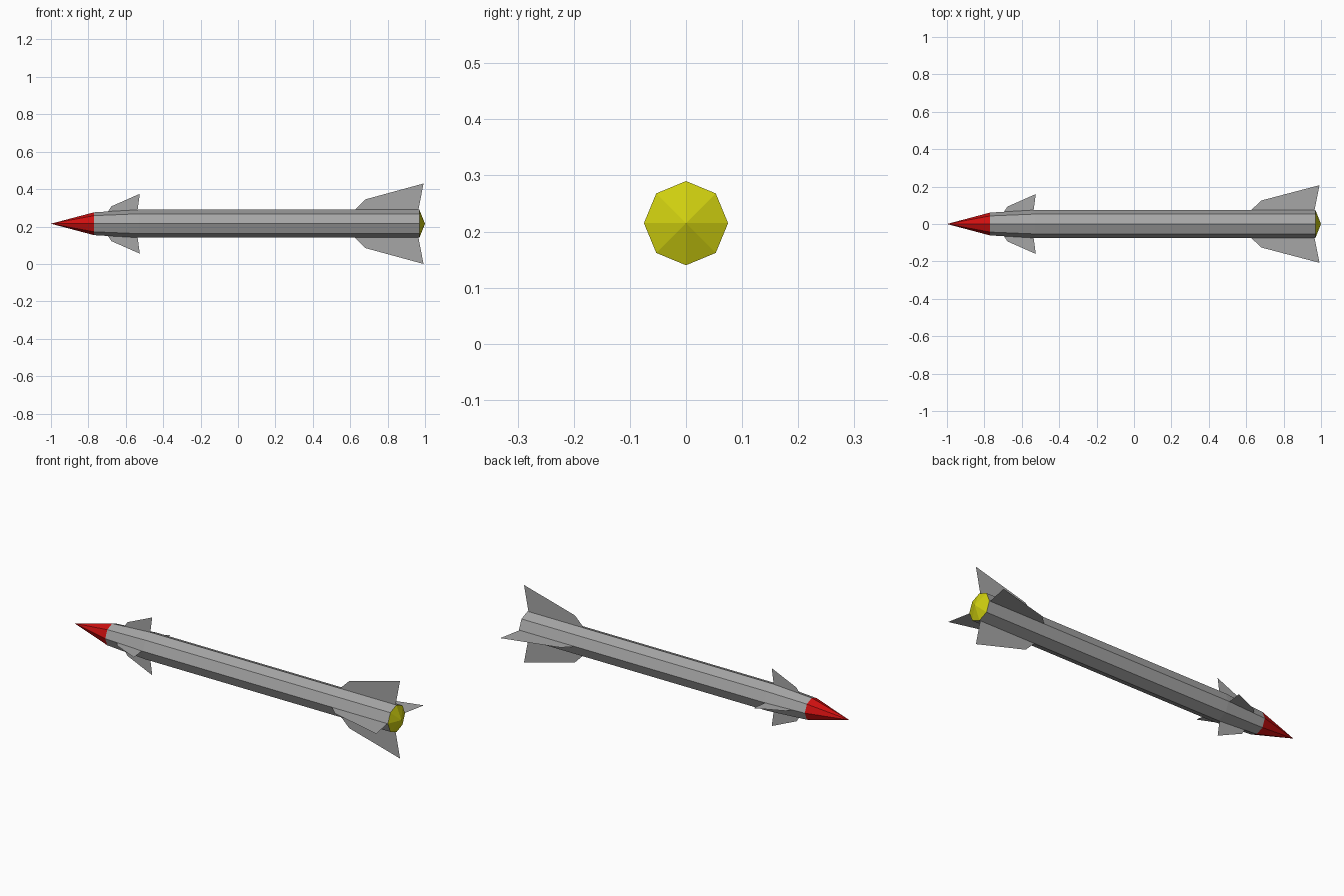
import bpy
from math import sin, cos, pi

cube = bpy.data.objects.get("Cube")
if cube:
    bpy.data.objects.remove(cube, do_unlink=True)

AXIS_Z = 0.215
SIDES = 8


def material(name, rgb):
    m = bpy.data.materials.new(name)
    m.use_nodes = True
    color = (*rgb, 1)
    m.diffuse_color = color
    m.node_tree.nodes["Principled BSDF"].inputs["Base Color"].default_value = color
    return m


GREY = material("body_grey", (0.38, 0.38, 0.38))
RED = material("nose_red", (0.62, 0.005, 0.005))
YELLOW = material("exhaust_yellow", (0.62, 0.62, 0.005))


def add_mesh(name, verts, faces, mat):
    mesh = bpy.data.meshes.new(name)
    mesh.from_pydata(verts, [], faces)
    mesh.materials.append(mat)
    obj = bpy.data.objects.new(name, mesh)
    obj.location.z = AXIS_Z
    bpy.context.collection.objects.link(obj)
    return obj


def ring(x, r):
    return [(x, r * cos(2 * pi * i / SIDES), r * sin(2 * pi * i / SIDES))
            for i in range(SIDES)]


def tube(name, sections, mat):
    """Open octagonal tube through (x, radius) sections."""
    verts = [v for x, r in sections for v in ring(x, r)]
    faces = []
    for s in range(len(sections) - 1):
        for i in range(SIDES):
            a, b = s * SIDES + i, s * SIDES + (i + 1) % SIDES
            faces.append((a, a + SIDES, b + SIDES, b))
    return add_mesh(name, verts, faces, mat)


def cone(name, base_x, radius, tip_x, mat):
    """Octagonal cone pointing along the x axis."""
    faces = []
    for i in range(SIDES):
        j = (i + 1) % SIDES
        faces.append((i, j, SIDES) if tip_x > base_x else (j, i, SIDES))
    return add_mesh(name, ring(base_x, radius) + [(tip_x, 0, 0)], faces, mat)


def fins(name, outline, side_scale=1.0):
    """Four flat fins set in a cross around the body."""
    for k, side in enumerate(("left", "top", "right", "bottom")):
        c, s = round(cos(k * pi / 2)), round(sin(k * pi / 2))
        scale = side_scale if c else 1.0
        verts = [(x, r * c * scale, r * s * scale) for x, r in outline]
        add_mesh(f"{name}_{side}", verts, [tuple(range(len(verts)))], GREY)


# Body, nose and exhaust
tube("body", [(-0.77, 0.061), (-0.53, 0.075), (0.97, 0.075)], GREY)
cone("nose_cone", -0.77, 0.061, -1.0, RED)
cone("exhaust", 0.97, 0.075, 1.0, YELLOW)

# Steering fins near the nose and large fins at the tail
fins("front_fin", [(-0.705, 0.05), (-0.677, 0.093), (-0.525, 0.16), (-0.54, 0.05)])
fins("tail_fin", [(0.60, 0.05), (0.68, 0.13), (0.992, 0.215), (0.96, 0.05)], 0.965)
